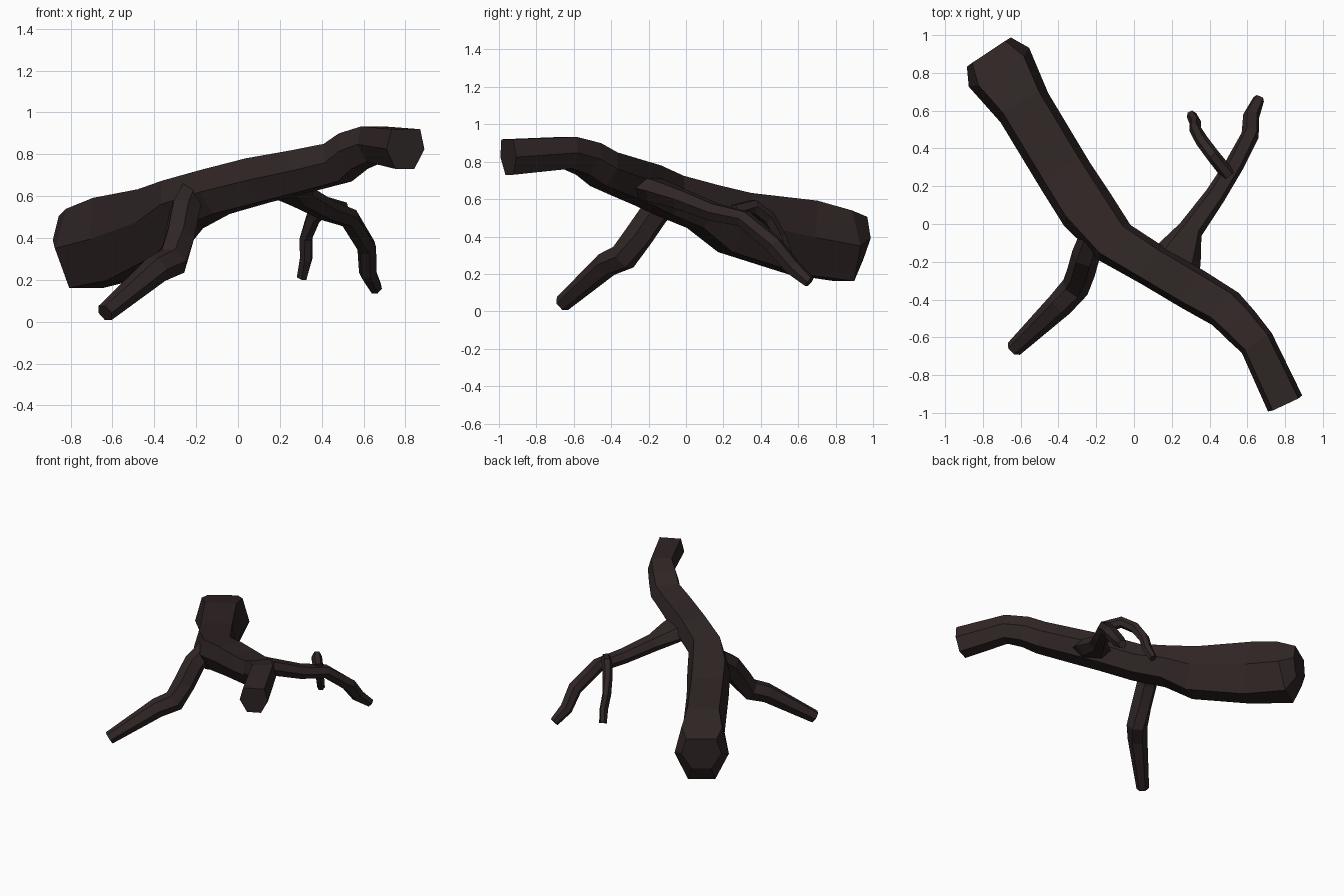
import bpy, bmesh, math
from mathutils import Vector

cube = bpy.data.objects.get("Cube")
if cube:
    bpy.data.objects.remove(cube, do_unlink=True)

bark = bpy.data.materials.new("dark brown bark")
bark.use_nodes = True
colour = (0.03, 0.019, 0.019, 1)
bark.diffuse_color = colour
bark.node_tree.nodes["Principled BSDF"].inputs["Base Color"].default_value = colour


def limb(name, stations, top=0.5, butt_lean=0, sides=6):
    """Faceted tube through (centre, half width, half height) stations.
    top is the share of the width kept by the flat upper face;
    butt_lean tips the first ring so that its end faces downward."""
    pts = [Vector(s[0]) for s in stations]
    bm = bmesh.new()
    rings = []
    for i, (_, half_w, half_h) in enumerate(stations):
        before = (pts[i] - pts[max(i - 1, 0)]).normalized()
        after = (pts[min(i + 1, len(pts) - 1)] - pts[i]).normalized()
        along = (before + after).normalized()
        if i == 0:
            along = (along + Vector((0, 0, butt_lean))).normalized()
        side = along.cross(Vector((0, 0, 1))).normalized()
        up = side.cross(along)
        ring = []
        for k in range(sides):
            a = math.tau * k / sides
            rise = math.sin(a) / math.sin(math.tau / sides)
            across = math.copysign(top, math.cos(a)) if rise > 0.1 else math.cos(a)
            ring.append(bm.verts.new(pts[i] + side * half_w * across + up * half_h * rise))
        rings.append(ring)
    for a, b in zip(rings, rings[1:]):
        for k in range(sides):
            n = (k + 1) % sides
            bm.faces.new((a[k], a[n], b[n], b[k]))
    bm.faces.new(rings[0])
    bm.faces.new(rings[-1])
    bmesh.ops.recalc_face_normals(bm, faces=bm.faces)
    mesh = bpy.data.meshes.new(name)
    bm.to_mesh(mesh)
    bm.free()
    mesh.materials.append(bark)
    obj = bpy.data.objects.new(name, mesh)
    bpy.context.collection.objects.link(obj)
    return obj


# Main bough, from the thick blunt butt to the crooked narrow end
limb("main_bough", [
    ((-.768, .91, .39), .14, .115),
    ((-.715, .83, .35), .19, .19),
    ((-.58, .615, .395), .148, .2),
    ((-.36, .25, .475), .147, .165),
    ((-.25, .08, .56), .15, .12),
    ((-.1, -.1, .62), .125, .108),
    ((.1, -.22, .675), .115, .108),
    ((.31, -.345, .72), .115, .1),
    ((.485, -.45, .76), .11, .095),
    ((.56, -.53, .815), .105, .09),
    ((.65, -.63, .848), .095, .085),
    ((.8, -.95, .825), .1, .095)], top=.75, butt_lean=.4)

# Bent prop branch reaching down to the ground
limb("front_branch", [
    ((-.22, -.07, .61), .07, .06),
    ((-.255, -.165, .53), .075, .07),
    ((-.28, -.255, .4), .075, .07),
    ((-.31, -.335, .29), .075, .068),
    ((-.39, -.425, .25), .07, .06),
    ((-.635, -.66, .042), .045, .04)])

# Rear branch flaring out of the bough and drooping at the tip
limb("rear_branch", [
    ((.2, -.24, .67), .15, .06),
    ((.24, -.16, .645), .125, .06),
    ((.3, -.03, .6), .066, .052),
    ((.43, .15, .53), .055, .046),
    ((.53, .31, .495), .05, .042),
    ((.615, .47, .355), .047, .044),
    ((.62, .57, .235), .043, .04),
    ((.66, .66, .157), .03, .028)], top=.6)

# Thin twig arching off the rear branch
limb("rear_twig", [
    ((.5, .26, .53), .038, .04),
    ((.42, .36, .56), .036, .036),
    ((.36, .44, .5), .035, .035),
    ((.325, .5, .4), .032, .032),
    ((.325, .535, .3), .031, .031),
    ((.305, .575, .212), .027, .025)])
